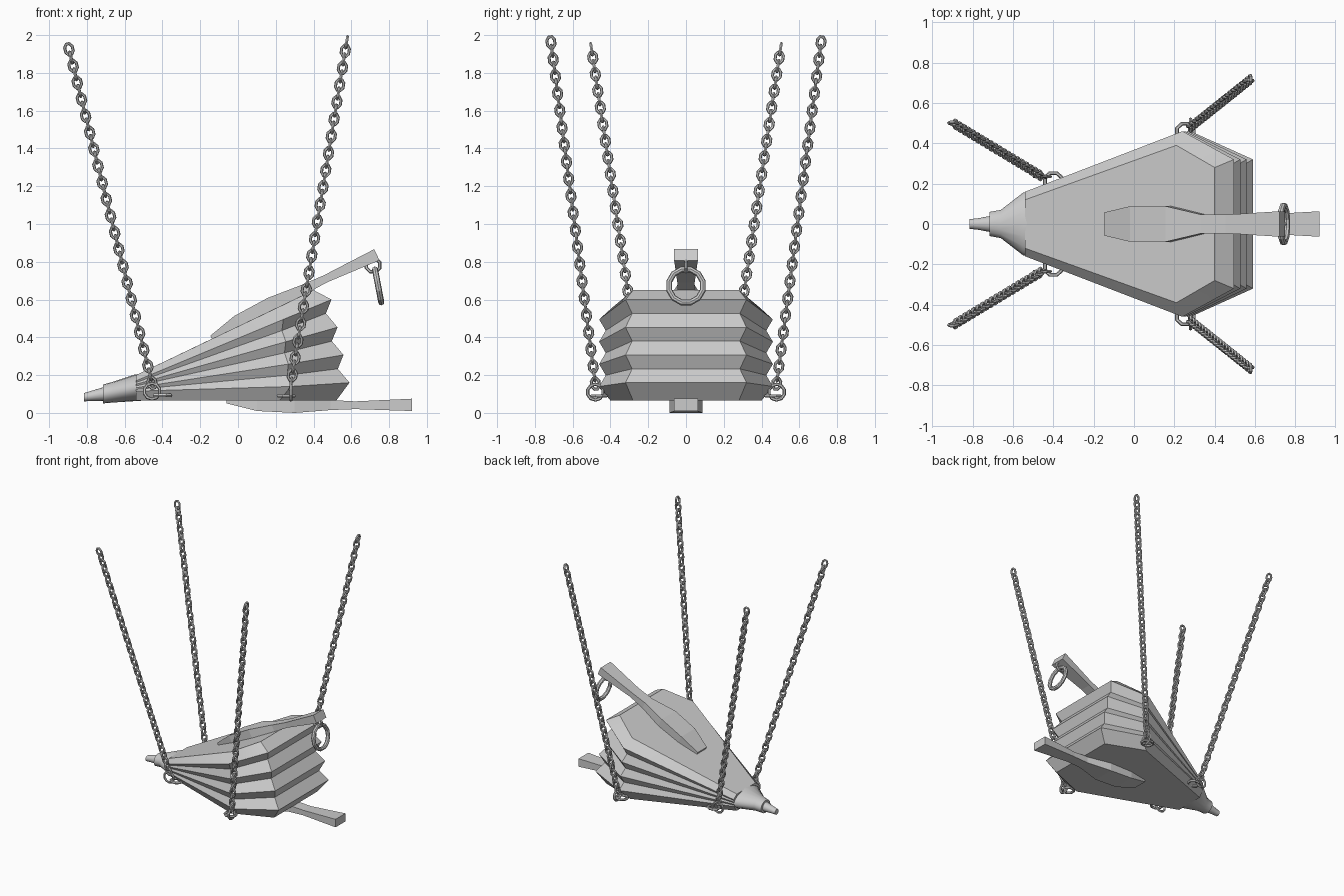
import bpy, bmesh, math
from mathutils import Vector, Matrix

cube = bpy.data.objects.get("Cube")
if cube:
    bpy.data.objects.remove(cube)

GREY = (0.6, 0.6, 0.6, 1)
grey = bpy.data.materials.new("plain grey")
grey.use_nodes = True
grey.diffuse_color = GREY
grey.node_tree.nodes["Principled BSDF"].inputs["Base Color"].default_value = GREY

X, Y, Z = Vector((1, 0, 0)), Vector((0, 1, 0)), Vector((0, 0, 1))


def finish(name, bm, smooth=False):
    bmesh.ops.recalc_face_normals(bm, faces=bm.faces)
    mesh = bpy.data.meshes.new(name)
    bm.to_mesh(mesh)
    bm.free()
    mesh.materials.append(grey)
    obj = bpy.data.objects.new(name, mesh)
    bpy.context.collection.objects.link(obj)
    if smooth:
        bpy.ops.object.select_all(action='DESELECT')
        obj.select_set(True)
        bpy.context.view_layer.objects.active = obj
        bpy.ops.object.shade_smooth_by_angle(angle=math.radians(35))
    return obj


def loft(bm, rings, closed=False):
    """Skin a list of equal point rings, capping the ends unless closed."""
    loops = [[bm.verts.new(p) for p in ring] for ring in rings]
    n = len(loops[0])
    for i in range(len(loops) - (not closed)):
        a, b = loops[i], loops[(i + 1) % len(loops)]
        for j in range(n):
            k = (j + 1) % n
            bm.faces.new((a[j], a[k], b[k], b[j]))
    if not closed:
        bm.faces.new(loops[0])
        bm.faces.new(loops[-1])


def add_ring(bm, centre, u, v, ru, rv, wire, sides=8, turns=6):
    """Wire ring in the plane of u and v."""
    w = u.cross(v)
    rings = []
    for i in range(sides):
        a = math.tau * (i + 0.5) / sides
        out = u * math.cos(a) + v * math.sin(a)
        mid = centre + u * (ru * math.cos(a)) + v * (rv * math.sin(a))
        rings.append([mid + wire * (out * math.cos(t) + w * math.sin(t))
                      for t in (math.tau * j / turns for j in range(turns))])
    loft(bm, rings, closed=True)


# Bellows body: boards above and below a fan of pleats
def outline(nose, wide, back):
    half = [Vector(p) for p in (nose, wide, back)]
    return half + [Vector((p.x, -p.y, p.z)) for p in reversed(half)]


rows = [outline((-0.54, 0.12, 0.065), (0.22, 0.40, 0.065), (0.52, 0.28, 0.065))]
PLEATS = 3
for i in range(2 * PLEATS + 1):
    t = i / (2 * PLEATS)
    fold = 0.035 * (i % 2)
    rows.append(outline(
        (-0.54, 0.16 - fold * 0.1, 0.115 + 0.055 * t),
        (0.28 - 0.04 * t - fold * 0.4, 0.46 - fold, 0.14 + 0.355 * t),
        (0.59 - 0.095 * t - fold * 1.3, 0.32 - fold, 0.16 + 0.44 * t)))
rows.append(outline((-0.54, 0.12, 0.2), (0.21, 0.39, 0.558), (0.40, 0.28, 0.65)))
bm = bmesh.new()
loft(bm, rows)
finish("bellows_body", bm, True)


# Nozzle: x, centre height, half width, half height
def nozzle(name, stations, sides=16):
    bm = bmesh.new()
    loft(bm, [[(x, ry * math.cos(a), z + rz * math.sin(a))
               for a in (math.tau * j / sides for j in range(sides))]
              for x, z, ry, rz in stations])
    finish(name, bm, True)


nozzle("nozzle_collar", [(-0.50, 0.137, 0.165, 0.072), (-0.55, 0.132, 0.155, 0.07),
                         (-0.66, 0.11, 0.07, 0.055), (-0.715, 0.1, 0.06, 0.05)])
nozzle("nozzle_tip", [(-0.70, 0.102, 0.042, 0.038), (-0.775, 0.09, 0.028, 0.027),
                      (-0.815, 0.083, 0.024, 0.022)])


# Handles: distance along, half width, underside, outer side
def handle(name, matrix):
    bm = bmesh.new()
    loft(bm, [[(s, -w, lo), (s, w, lo), (s, w, hi), (s, -w, hi)]
              for s, w, lo, hi in [(0, 0.058, -0.005, 0.015), (0.16, 0.088, -0.005, 0.055),
                                   (0.36, 0.088, -0.005, 0.065), (0.55, 0.046, -0.003, 0.05),
                                   (0.68, 0.046, 0.004, 0.045), (0.98, 0.063, -0.01, 0.055)]])
    bm.transform(matrix)
    finish(name, bm)


handle("lower_handle", Matrix.Translation((-0.06, 0, 0.065)) @ Matrix.Diagonal((1, 1, -1, 1)))
handle("upper_handle", Matrix.Translation((-0.14, 0, 0.395))
       @ Matrix.Rotation(math.radians(-25.5), 4, 'Y'))

# Pull ring hanging from the upper handle
bm = bmesh.new()
add_ring(bm, Vector((0.715, 0, 0.782)), X, Z, 0.038, 0.038, 0.01)
finish("handle_eyelet", bm)
bm = bmesh.new()
hang = Vector((0.19, 0, -1)).normalized()
add_ring(bm, Vector((0.742, 0, 0.672)), Y, hang, 0.092, 0.092, 0.016, 12, 8)
finish("pull_ring", bm)


# Chains, each with an eyelet and a joining ring
def chain(name, eye, start, end, face):
    bm = bmesh.new()
    add_ring(bm, Vector(eye), X, Y, 0.045, 0.04, 0.01)
    add_ring(bm, Vector(start), face, Z, 0.042, 0.042, 0.009, 10)
    finish(name + "_eyelet", bm)
    bm = bmesh.new()
    a, b = Vector(start) + Z * 0.045, Vector(end)
    d = (b - a).normalized()
    side = (face - d * face.dot(d)).normalized()
    other = d.cross(side)
    count = 40
    for i in range(count + 1):
        u = other if (count - i) % 2 else side
        add_ring(bm, a.lerp(b, i / count), d, u, 0.032, 0.022, 0.0085)
    finish(name, bm)


for label, s in (("left", 1), ("right", -1)):
    # Named by the nozzle end and the wide end, on either side
    chain("nozzle_chain_" + label, (-0.40, 0.215 * s, 0.093), (-0.455, 0.235 * s, 0.115),
          (-0.895, 0.5 * s, 1.925), X)
    chain("wide_chain_" + label, (0.255, 0.46 * s, 0.09), (0.28, 0.48 * s, 0.11),
          (0.575, 0.715 * s, 1.962), Y)
